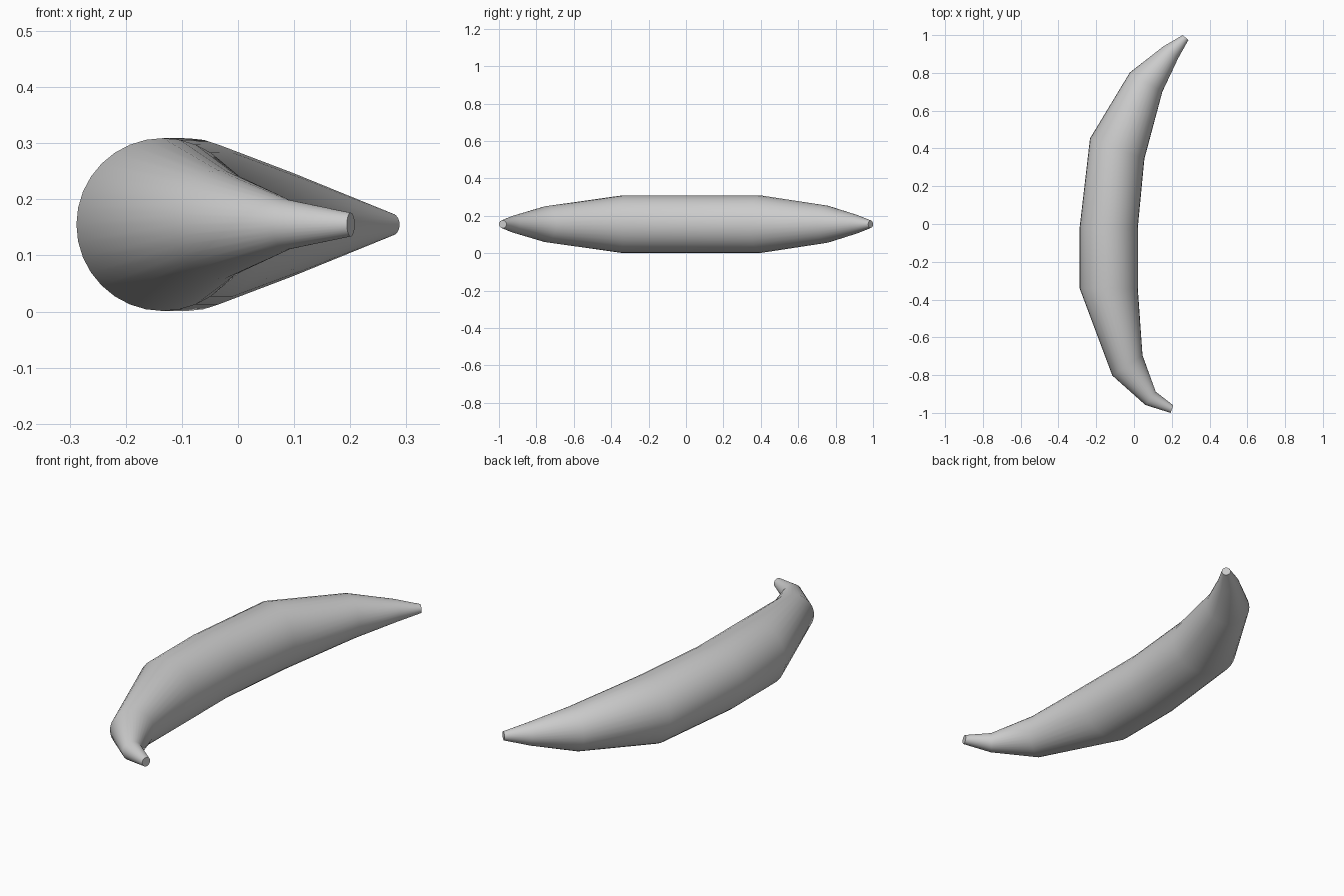
import bpy, bmesh, math
from mathutils import Vector

if "Cube" in bpy.data.objects:
    bpy.data.objects.remove(bpy.data.objects["Cube"])

SIDES = 32
Z = 0.155

# each ring: outer-curve point and inner-curve point seen from the top
rings = [
    ((0.194, -1.0), (0.208, -0.960)),
    ((0.060, -0.958), (0.115, -0.888)),
    ((-0.115, -0.802), (0.045, -0.695)),
    ((-0.288, -0.34), (0.020, -0.34)),
    ((-0.288, -0.02), (0.020, -0.02)),
    ((-0.233, 0.453), (0.055, 0.345)),
    ((-0.022, 0.802), (0.150, 0.700)),
    ((0.155, 0.940), (0.235, 0.880)),
    ((0.258, 1.0), (0.288, 0.974)),
]

bm = bmesh.new()
loops = []
for outer, inner in rings:
    o, i = Vector((*outer, Z)), Vector((*inner, Z))
    centre, arm = (o + i) / 2, (i - o) / 2
    up = Vector((0, 0, arm.length))
    loops.append([bm.verts.new(centre + arm * math.cos(a) + up * math.sin(a))
                  for a in (2 * math.pi * k / SIDES for k in range(SIDES))])

# skin between rings, then flat end caps
for a, b in zip(loops, loops[1:]):
    for k in range(SIDES):
        n = (k + 1) % SIDES
        bm.faces.new((a[k], a[n], b[n], b[k]))
bm.faces.new(loops[0])
bm.faces.new(loops[-1])
bmesh.ops.recalc_face_normals(bm, faces=bm.faces)

mesh = bpy.data.meshes.new("banana")
bm.to_mesh(mesh)
bm.free()
banana = bpy.data.objects.new("banana", mesh)
bpy.context.collection.objects.link(banana)
bpy.context.view_layer.objects.active = banana
banana.select_set(True)
bpy.ops.object.shade_smooth_by_angle(angle=math.radians(50))
